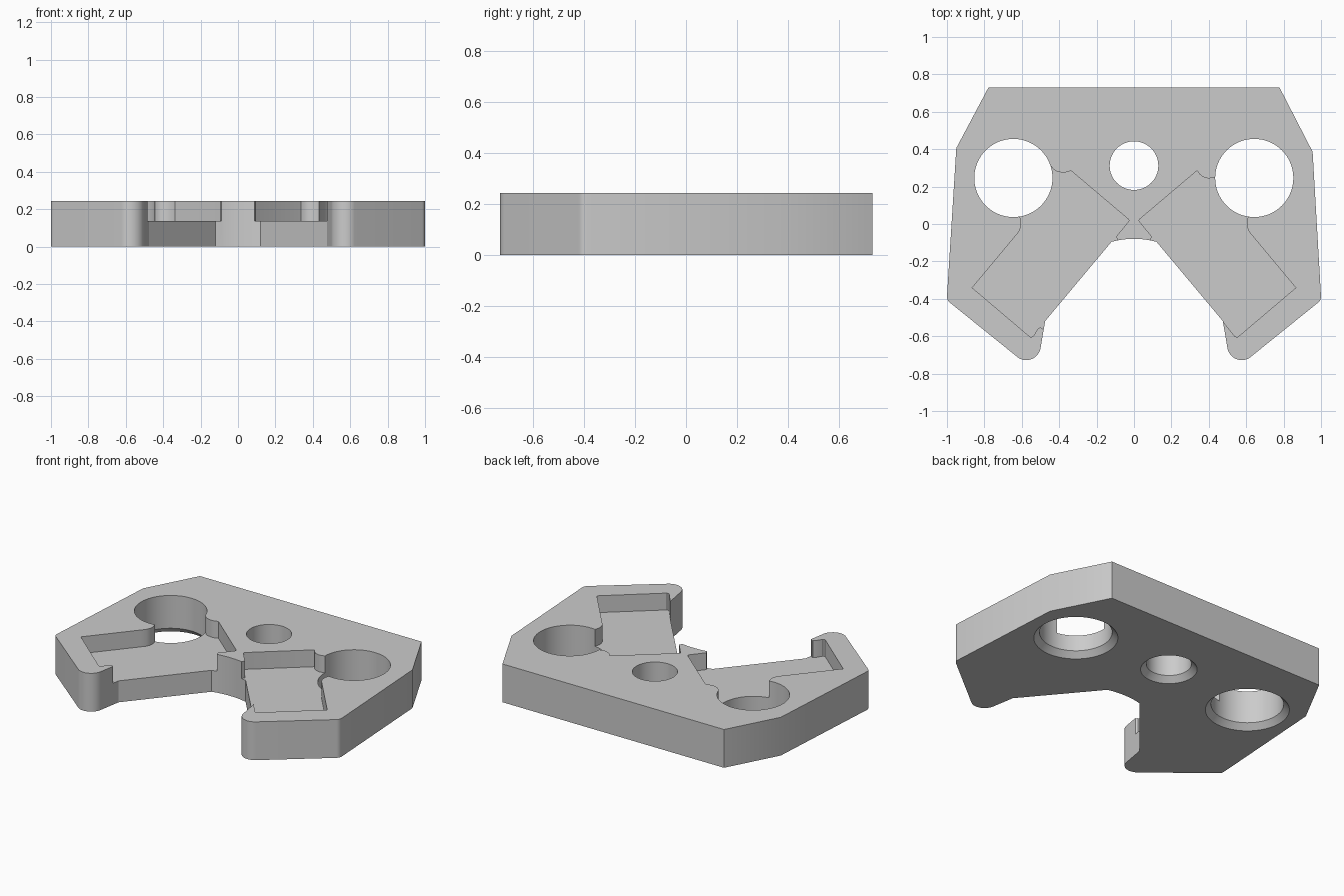
import bpy, bmesh, math
from mathutils import Vector

if "Cube" in bpy.data.objects:
    bpy.data.objects.remove(bpy.data.objects["Cube"], do_unlink=True)

HEIGHT = 0.243
FLOOR = 0.136
SHADE = (0.6, 0.6, 0.6, 1)

grey = bpy.data.materials.new("plain grey")
grey.use_nodes = True
grey.diffuse_color = SHADE
grey.node_tree.nodes["Principled BSDF"].inputs["Base Color"].default_value = SHADE


def fillet(before, corner, after, radius, steps):
    """Arc points that round one corner of an outline."""
    a, c, b = Vector(before), Vector(corner), Vector(after)
    u, v = (a - c).normalized(), (b - c).normalized()
    half = u.angle(v) / 2
    centre = c + (u + v).normalized() * radius / math.sin(half)
    reach = radius / math.tan(half)
    start, end = c + u * reach - centre, c + v * reach - centre
    spokes = [start.lerp(end, i / steps).normalized() for i in range(steps + 1)]
    return [tuple(centre + spoke * radius) for spoke in spokes]


def make_object(name, bm):
    bmesh.ops.recalc_face_normals(bm, faces=bm.faces)
    mesh = bpy.data.meshes.new(name)
    bm.to_mesh(mesh)
    bm.free()
    mesh.materials.append(grey)
    obj = bpy.data.objects.new(name, mesh)
    bpy.context.collection.objects.link(obj)
    return obj


def prism(name, points, bottom, top):
    bm = bmesh.new()
    face = bm.faces.new([bm.verts.new((x, y, bottom)) for x, y in points])
    grown = bmesh.ops.extrude_face_region(bm, geom=[face])["geom"]
    verts = [g for g in grown if isinstance(g, bmesh.types.BMVert)]
    bmesh.ops.translate(bm, verts=verts, vec=(0, 0, top - bottom))
    return make_object(name, bm)


def hole_cutter(name, x, y, radius, sides=64):
    """Round through-hole that flares at the underside."""
    bm = bmesh.new()
    rings = []
    for r, z in ((radius + 0.066, -0.035), (radius, 0.035), (radius, HEIGHT + 0.1)):
        rings.append([bm.verts.new((x + r * math.cos(2 * math.pi * i / sides),
                                    y + r * math.sin(2 * math.pi * i / sides), z))
                      for i in range(sides)])
    for low, high in zip(rings, rings[1:]):
        for i in range(sides):
            j = (i + 1) % sides
            bm.faces.new((low[i], low[j], high[j], high[i]))
    bm.faces.new(rings[0])
    bm.faces.new(rings[-1])
    return make_object(name, bm)


def mirrored(points):
    return [(-x, y) for x, y in points]


# Plate outline: shoulder, outer corner, rounded foot, inner edge and shallow arch
def half_outline(shoulder):
    outer, foot, inner = (1.001, -0.403), (0.522, -0.789), (0.475, -0.515)
    return ([(0.778, 0.734), shoulder]
            + fillet(shoulder, outer, foot, 0.04, 8)
            + fillet(outer, foot, inner, 0.077, 16)
            + [inner, (0.12, -0.091), (0.08, -0.082), (0.04, -0.077)])


left_half = half_outline((0.955, 0.39))
right_half = mirrored(half_outline((0.95, 0.41)))
plate = prism("plate", left_half + [(0, -0.076)] + right_half[::-1], 0, HEIGHT)

# Slanted pockets, open at the inner edge and running into the large holes
inner_wall = [(0.086, -0.11), (0.087, -0.082), (0.096, -0.064), (0.032, 0.014),
              (0.026, 0.022), (0.032, 0.031), (0.337, 0.289)]
outer_wall = [(0.645, 0.25), (0.61, 0.043), (0.603, 0.015), (0.604, -0.01),
              (0.615, -0.037), (0.638, -0.065), (0.865, -0.337), (0.555, -0.6), (0.54, -0.598)]
left_relief = [(0.35, 0.27), (0.37, 0.255), (0.4, 0.247), (0.435, 0.255)]
right_relief = [(0.36, 0.281), (0.385, 0.279), (0.415, 0.286), (0.432, 0.298), (0.445, 0.315)]
left_end = [(0.473, -0.514), (0.44, -0.53)]
right_end = [(0.515, -0.558), (0.505, -0.55), (0.495, -0.551), (0.486, -0.56), (0.45, -0.56)]

cutters = [
    prism("left_pocket", inner_wall + left_relief + outer_wall + left_end, FLOOR, HEIGHT + 0.1),
    prism("right_pocket", mirrored(inner_wall + right_relief + outer_wall + right_end),
          FLOOR, HEIGHT + 0.1),
    hole_cutter("left_hole", 0.643, 0.25, 0.209),
    hole_cutter("right_hole", -0.645, 0.25, 0.209),
    hole_cutter("centre_hole", 0, 0.316, 0.13),
]

# Cut the pockets and holes out of the plate
bpy.ops.object.select_all(action='DESELECT')
bpy.context.view_layer.objects.active = plate
plate.select_set(True)
for cutter in cutters:
    cutter.hide_render = True
    cut = plate.modifiers.new(cutter.name, 'BOOLEAN')
    cut.operation = 'DIFFERENCE'
    cut.solver = 'EXACT'
    cut.object = cutter
    bpy.ops.object.modifier_apply(modifier=cut.name)
    bpy.data.objects.remove(cutter, do_unlink=True)

plate.location.y = -0.004
bpy.ops.object.shade_smooth_by_angle(angle=math.radians(30))
